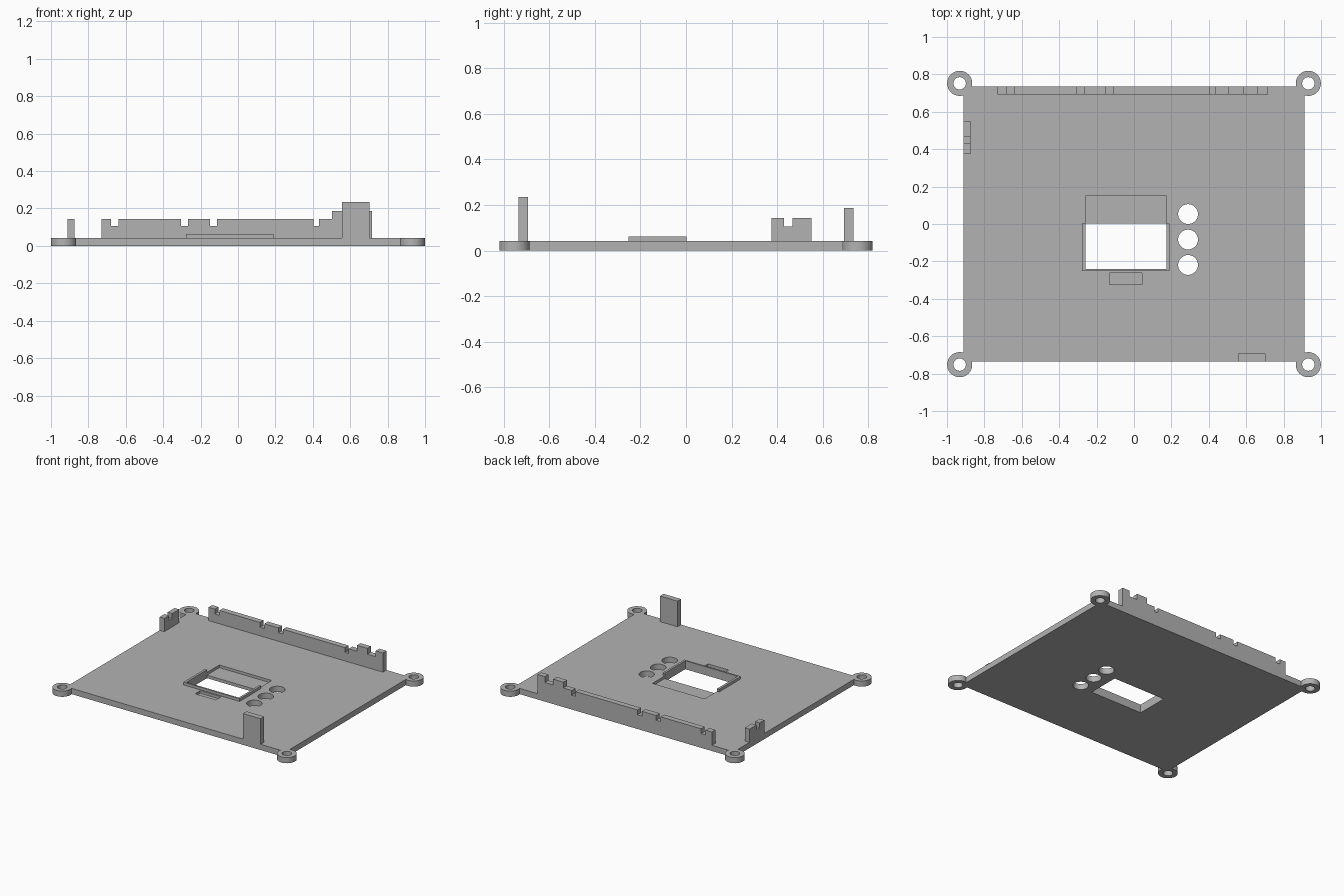
import bpy, bmesh, math
from mathutils import Vector

if "Cube" in bpy.data.objects:
    bpy.data.objects.remove(bpy.data.objects["Cube"])

T = 0.043            # plate thickness
PX, PY = 0.912, 0.735
EX, EY = 0.932, 0.752  # mounting ear centres

grey = bpy.data.materials.new("grey plastic")
grey.diffuse_color = (0.45, 0.45, 0.45, 1)
grey.use_nodes = True
grey.node_tree.nodes["Principled BSDF"].inputs["Base Color"].default_value = grey.diffuse_color


def prism(name, pts, sweep):
    """Extrude a closed flat outline along a vector."""
    bm = bmesh.new()
    face = bm.faces.new([bm.verts.new(p) for p in pts])
    ext = bmesh.ops.extrude_face_region(bm, geom=[face])
    moved = [v for v in ext["geom"] if isinstance(v, bmesh.types.BMVert)]
    bmesh.ops.translate(bm, verts=moved, vec=Vector(sweep))
    bmesh.ops.recalc_face_normals(bm, faces=bm.faces)
    mesh = bpy.data.meshes.new(name)
    bm.to_mesh(mesh)
    bm.free()
    obj = bpy.data.objects.new(name, mesh)
    bpy.context.collection.objects.link(obj)
    mesh.materials.append(grey)
    return obj


def box(name, x0, x1, y0, y1, z0, z1):
    return prism(name, [(x0, y0, z0), (x1, y0, z0), (x1, y1, z0), (x0, y1, z0)],
                 (0, 0, z1 - z0))


def disc(name, x, y, r, z0, z1, n=48):
    pts = [(x + r * math.cos(2 * math.pi * i / n),
            y + r * math.sin(2 * math.pi * i / n), z0) for i in range(n)]
    return prism(name, pts, (0, 0, z1 - z0))


def combine(target, tool, op):
    mod = target.modifiers.new("bool", "BOOLEAN")
    mod.operation, mod.solver, mod.object = op, "EXACT", tool
    bpy.context.view_layer.objects.active = target
    bpy.ops.object.modifier_apply(modifier=mod.name)
    bpy.data.objects.remove(tool)


def steps(spans):
    """Stepped top line from (start, end, height) spans, closed at plate top."""
    line = [(spans[0][0], T)]
    for a, b, h in spans:
        line += [(a, h), (b, h)]
    return line + [(spans[-1][1], T)]


# Base plate with four mounting ears
plate = box("base_plate", -PX, PX, -PY, PY, 0, T)
corners = [(sx * EX, sy * EY) for sx in (-1, 1) for sy in (-1, 1)]
for x, y in corners:
    combine(plate, disc("ear", x, y, 0.067, 0, T), "UNION")
for x, y in corners:
    combine(plate, disc("screw_hole", x, y, 0.033, -0.1, 0.1), "DIFFERENCE")

# Button holes, display window and shallow pockets
for y in (0.053, -0.083, -0.219):
    combine(plate, disc("button_hole", 0.289, y, 0.053, -0.1, 0.1), "DIFFERENCE")
WX0, WX1, WY0, WY1 = -0.26, 0.174, -0.24, 0.003
combine(plate, box("window", WX0, WX1, WY0, WY1, -0.1, 0.1), "DIFFERENCE")
combine(plate, box("rear_pocket", WX0, WX1, -0.1, 0.15, T - 0.02, 0.1), "DIFFERENCE")
combine(plate, box("front_pocket", -0.13, 0.043, -0.323, -0.262, T - 0.02, 0.1),
        "DIFFERENCE")

# Three-sided raised rim around the window
fx0, fx1, fy0 = -0.278, 0.19, -0.252
rim = [(fx0, fy0), (fx1, fy0), (fx1, WY1), (WX1, WY1),
       (WX1, WY0), (WX0, WY0), (WX0, WY1), (fx0, WY1)]
prism("window_rim", [(x, y, T) for x, y in rim], (0, 0, 0.02))

# Notched back wall
HI, LO, TOP = 0.143, 0.107, 0.187
back = steps([(-0.73, -0.678, HI), (-0.678, -0.64, LO), (-0.64, -0.304, HI),
              (-0.304, -0.267, LO), (-0.267, -0.15, HI), (-0.15, -0.112, LO),
              (-0.112, 0.403, HI), (0.403, 0.434, LO), (0.434, 0.503, HI),
              (0.503, 0.588, TOP), (0.588, 0.658, HI), (0.658, 0.717, TOP)])
prism("back_wall", [(x, PY, z) for x, z in back], (0, -0.042, 0))

# Notched left tab
side = steps([(0.374, 0.43, HI), (0.43, 0.468, LO), (0.468, 0.551, HI)])
prism("left_tab", [(-PX, y, z) for y, z in side], (0.038, 0, 0))

# Tall front tab
box("front_tab", 0.556, 0.702, -PY, -0.693, T, 0.235)

# Smooth round edges only
bpy.ops.object.select_all(action="DESELECT")
plate.select_set(True)
bpy.context.view_layer.objects.active = plate
bpy.ops.object.shade_smooth_by_angle(angle=math.radians(30))
